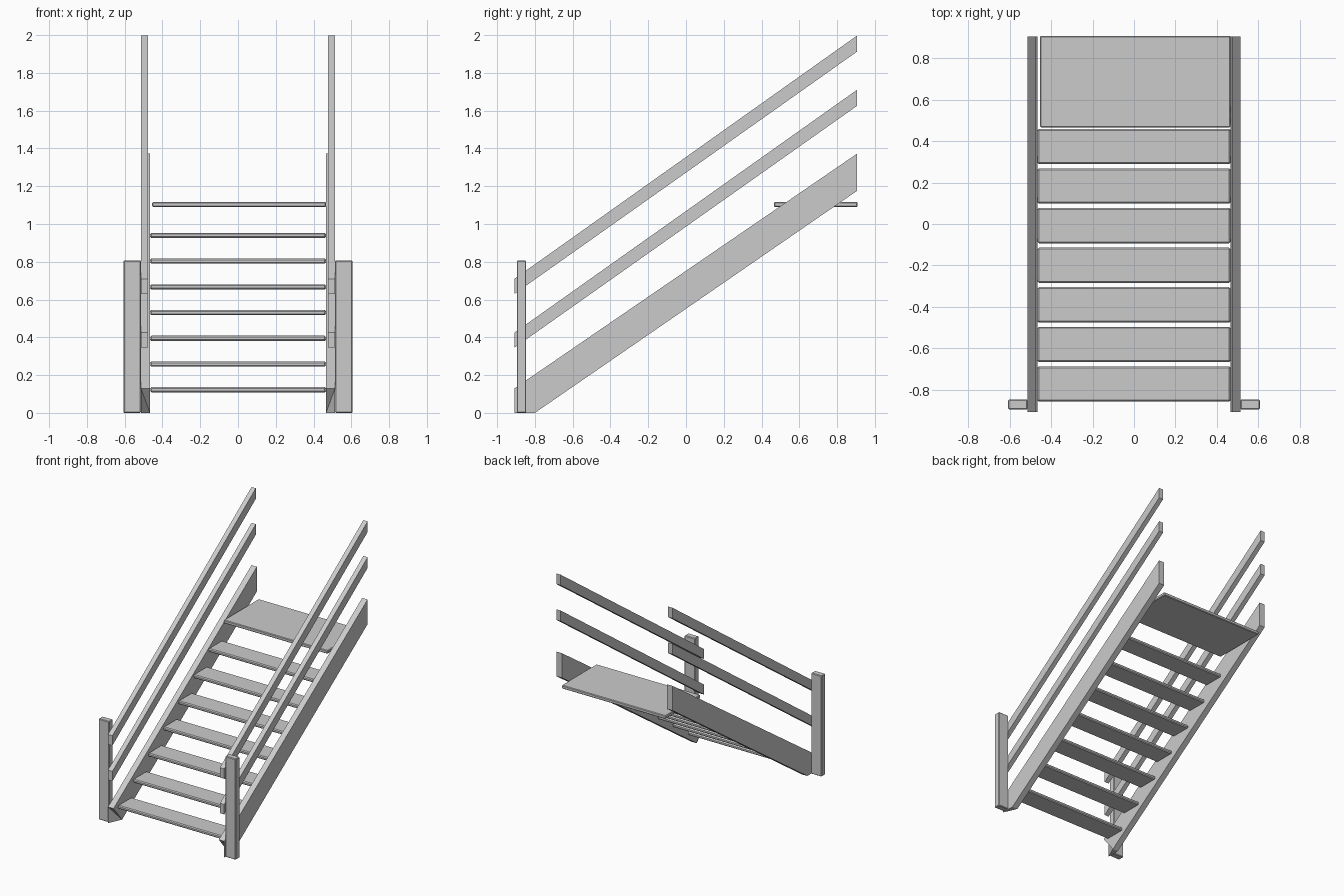
import bpy, bmesh

if "Cube" in bpy.data.objects:
    bpy.data.objects.remove(bpy.data.objects["Cube"])


def finish(name, bm, bevel=0.0):
    bmesh.ops.recalc_face_normals(bm, faces=bm.faces[:])
    me = bpy.data.meshes.new(name)
    bm.to_mesh(me)
    bm.free()
    ob = bpy.data.objects.new(name, me)
    bpy.context.collection.objects.link(ob)
    if bevel:
        mod = ob.modifiers.new("edge_chamfer", 'BEVEL')
        mod.width = bevel
        mod.segments = 1
        mod.limit_method = 'ANGLE'
    return ob


def box(name, x0, x1, y0, y1, z0, z1, bevel=0.0):
    bm = bmesh.new()
    bmesh.ops.create_cube(bm, size=1)
    for v in bm.verts:
        v.co = (x1 if v.co.x > 0 else x0,
                y1 if v.co.y > 0 else y0,
                z1 if v.co.z > 0 else z0)
    return finish(name, bm, bevel)


def side_prism(name, profile, xa, xb):
    """Extrude a (y, z) outline between two x positions."""
    bm = bmesh.new()
    a = [bm.verts.new((xa, y, z)) for y, z in profile]
    b = [bm.verts.new((xb, y, z)) for y, z in profile]
    n = len(profile)
    bm.faces.new(a)
    bm.faces.new(b)
    for i in range(n):
        j = (i + 1) % n
        bm.faces.new((a[i], a[j], b[j], b[i]))
    return finish(name, bm)


def stringer(name, outer, inner):
    """Sloping side board whose inner front foot corner is cut away."""
    prof = [(-0.908, 0), (-0.80, 0), (0.905, 1.175), (0.905, 1.372), (-0.908, 0.13)]
    bm = bmesh.new()
    o = [bm.verts.new((outer, y, z)) for y, z in prof]
    i = [None] + [bm.verts.new((inner, y, z)) for y, z in prof[1:]]
    bm.faces.new(o)
    bm.faces.new(i[1:])
    for k in (1, 2, 3):
        bm.faces.new((o[k], o[k + 1], i[k + 1], i[k]))
    for tri in ((o[0], o[1], i[1]), (o[0], i[1], o[4]), (o[4], i[1], i[4])):
        bm.faces.new(tri)
    return finish(name, bm)


FRONT, BACK = -0.908, 0.905
for side, s in (("left", -1), ("right", 1)):
    # sloping side boards
    stringer(side + "_stringer", s * 0.514, s * 0.466)
    # two handrails per side
    for part, zf, zb in (("top_rail", 0.63, 1.912), ("middle_rail", 0.345, 1.625)):
        side_prism(f"{side}_{part}",
                   [(FRONT, zf), (BACK, zb), (BACK, zb + 0.085), (FRONT, zf + 0.08)],
                   s * 0.514, s * 0.476)
    # bottom posts outside the rails
    xs = sorted((s * 0.514, s * 0.607))
    box(side + "_post", xs[0], xs[1], -0.896, -0.846, 0, 0.807, 0.005)

# seven open treads
for k in range(7):
    y, z = -0.857 + k * 0.191, 0.109 + k * 0.1362
    box(f"tread_{k + 1}", -0.466, 0.466, y, y + 0.17, z, z + 0.027, 0.007)

# upper landing
box("landing", -0.454, 0.466, 0.466, 0.908, 1.09, 1.117, 0.005)
